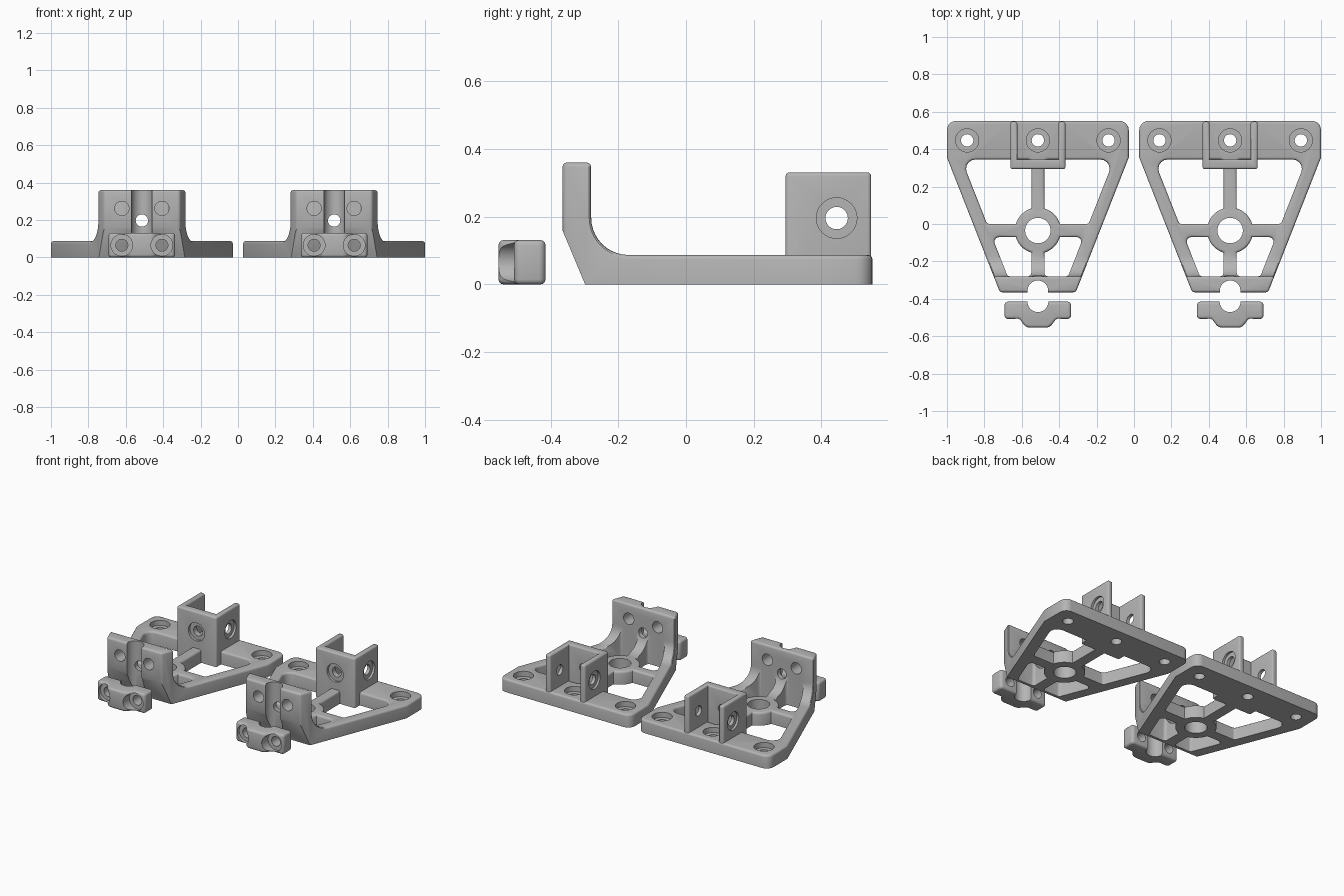
import bpy, bmesh, math
from mathutils import Vector, Matrix

if "Cube" in bpy.data.objects:
    bpy.data.objects.remove(bpy.data.objects["Cube"])

grey = bpy.data.materials.new("plain grey")
grey.diffuse_color = (0.46, 0.46, 0.46, 1)
grey.use_nodes = True
grey.node_tree.nodes["Principled BSDF"].inputs["Base Color"].default_value = grey.diffuse_color


def rounded(points, seg=5):
    """Polygon of (x, y, radius) corners turned into a rounded outline."""
    out, n = [], len(points)
    for i, (x, y, r) in enumerate(points):
        p = Vector((x, y))
        if r == 0:
            out.append(p)
            continue
        a = (Vector(points[i - 1][:2]) - p).normalized()
        b = (Vector(points[(i + 1) % n][:2]) - p).normalized()
        half = a.angle(b) / 2
        c = p + (a + b).normalized() * (r / math.sin(half))
        t0, t1 = p + a * (r / math.tan(half)) - c, p + b * (r / math.tan(half)) - c
        turn = math.atan2(t0.x * t1.y - t0.y * t1.x, t0.dot(t1))
        for k in range(seg + 1):
            out.append(c + Matrix.Rotation(turn * k / seg, 2) @ t0)
    return out


def to_object(bm, name):
    me = bpy.data.meshes.new(name)
    bm.to_mesh(me)
    bm.free()
    ob = bpy.data.objects.new(name, me)
    bpy.context.collection.objects.link(ob)
    me.materials.append(grey)
    return ob


def prism(name, outline, lo, hi, axis="z"):
    """Extrude an outline along z, or a (y, z) outline along x."""
    bm = bmesh.new()
    place = (lambda u, v: (u, v, lo)) if axis == "z" else (lambda u, v: (lo, u, v))
    face = bm.faces.new([bm.verts.new(place(*p)) for p in outline])
    ext = bmesh.ops.extrude_face_region(bm, geom=[face])["geom"]
    move = Vector((0, 0, hi - lo)) if axis == "z" else Vector((hi - lo, 0, 0))
    bmesh.ops.translate(bm, vec=move, verts=[g for g in ext if isinstance(g, bmesh.types.BMVert)])
    bmesh.ops.recalc_face_normals(bm, faces=bm.faces)
    return to_object(bm, name)


def rod(start, end, r, seg=32):
    a, b = Vector(start), Vector(end)
    bm = bmesh.new()
    m = Matrix.Translation((a + b) / 2) @ (b - a).to_track_quat("Z", "Y").to_matrix().to_4x4()
    bmesh.ops.create_cone(bm, cap_ends=True, segments=seg, radius1=r, radius2=r,
                          depth=(b - a).length, matrix=m)
    return to_object(bm, "cutter")


def boolean(ob, other, op="DIFFERENCE", keep=False):
    mod = ob.modifiers.new("cut", "BOOLEAN")
    mod.operation, mod.object, mod.solver = op, other, "EXACT"
    dg = bpy.context.evaluated_depsgraph_get()
    dg.update()
    me = bpy.data.meshes.new_from_object(ob.evaluated_get(dg))
    ob.modifiers.clear()
    ob.data = me
    if not keep:
        bpy.data.objects.remove(other)


def soften(ob, width, rule, segments=3):
    """Round the convex sharp edges whose midpoint satisfies the rule."""
    bm = bmesh.new()
    bm.from_mesh(ob.data)
    bmesh.ops.remove_doubles(bm, verts=bm.verts, dist=0.0002)
    bmesh.ops.dissolve_limit(bm, angle_limit=0.01, verts=bm.verts, edges=bm.edges)
    edges = [e for e in bm.edges if e.is_manifold and e.is_convex
             and e.calc_face_angle() > math.radians(40)
             and rule((e.verts[0].co + e.verts[1].co) / 2)]
    bmesh.ops.bevel(bm, geom=edges, offset=width, offset_type="OFFSET", segments=segments,
                    profile=0.5, affect="EDGES", clamp_overlap=False)
    bm.to_mesh(ob.data)
    bm.free()


def finish(ob):
    bpy.ops.object.select_all(action="DESELECT")
    ob.select_set(True)
    bpy.context.view_layer.objects.active = ob
    bpy.ops.object.shade_smooth_by_angle(angle=math.radians(32))


PLATE, HUB_Y, BACK, FRONT = 0.087, -0.035, 0.551, -0.365


def side_x(y):
    """Half width of the tapering outline."""
    return 0.486 - max(0, 0.355 - y) * 0.393


# bracket body: side profile limited to the tapering plan outline
profile = rounded([(-0.298, 0, 0), (BACK, 0, 0), (BACK, PLATE, 0), (-0.28, PLATE, 0.11),
                   (-0.28, 0.36, 0), (FRONT, 0.36, 0), (FRONT, 0.16, 0)], 10)
body = prism("bracket", profile, -0.6, 0.6, "x")
half = [(side_x(-0.42), -0.42, 0), (0.486, 0.355, 0), (0.486, BACK, 0.05)]
plan = rounded(half + [(-x, y, r) for x, y, r in reversed(half)])
# keep the plan's rear edge just past the profile so the faces do not coincide
plan = [Vector((p.x, p.y + (0.0004 if p.y > 0.4 else 0))) for p in plan]
boolean(body, prism("outline", plan, -0.2, 0.6), "INTERSECT")

# four windows, leaving legs, cross bar, spine and hub
for s in (1, -1):
    for top, bottom, r, r_top in ((0.345, 0.0, 0.02, 0.05), (-0.07, -0.28, 0.02, 0.025)):
        edge = lambda y: side_x(y) - 0.075
        shape = rounded([(s * 0.035, bottom, r), (s * edge(bottom), bottom, r),
                         (s * edge(top), top, r_top), (s * 0.035, top, r)])
        window = prism("window", shape, -0.1, 0.25)
        boolean(window, rod((0, HUB_Y, -0.3), (0, HUB_Y, 0.5), 0.123, 48))
        boolean(body, window)


def body_edges(m):
    outer = abs(m.x) > side_x(m.y) - 0.01 and m.z > 0.08
    return 0.08 < m.z < 0.09 or m.z > 0.2 or outer


soften(body, 0.013, body_edges)

# three-walled clevis, open to the rear
W, T, F, R = 0.147, 0.037, 0.294, 0.547
clevis = prism("clevis", [(-W, R), (-W, F), (W, F), (W, R), (W - T, R), (W - T, F + 0.052),
                          (T - W, F + 0.052), (T - W, R)], 0, 0.331)
soften(clevis, 0.011, lambda m: m.z > 0.05)
boolean(body, clevis, "UNION")

# hub bore and cable groove in the upright
boolean(body, rod((0, HUB_Y, -0.1), (0, HUB_Y, 0.2), 0.068, 40))
boolean(body, rod((0, -0.357, -0.1), (0, -0.357, 0.5), 0.055))

# counterbored mounting holes in the plate
for x in (-0.378, 0, 0.378):
    boolean(body, rod((x, 0.447, -0.1), (x, 0.447, 0.15), 0.033))
    boolean(body, rod((x, 0.447, 0.052), (x, 0.447, 0.15), 0.062))

# upright bolt holes, long central bore and clevis holes
for s in (1, -1):
    boolean(body, rod((s * 0.107, -0.45, 0.262), (s * 0.107, -0.2, 0.262), 0.038))
    boolean(body, rod((s * (W - 0.015), 0.445, 0.196), (s * 0.2, 0.445, 0.196), 0.06))
boolean(body, rod((-0.25, 0.445, 0.196), (0.25, 0.445, 0.196), 0.033))
boolean(body, rod((0, -0.45, 0.197), (0, 0.4, 0.197), 0.033))
boolean(body, rod((0, 0.2, 0.197), (0, F + 0.017, 0.197), 0.06))

# clamp: two ears around a curved middle
half = [(0.178, -0.415, 0.02), (0.178, -0.508, 0.02), (0.1, -0.508, 0.02), (0.062, -0.554, 0.04)]
clamp = prism("clamp", rounded(half + [(-x, y, r) for x, y, r in reversed(half)]), 0, 0.131)
soften(clamp, 0.015, lambda m: True)
boolean(clamp, rod((0, -0.415, -0.1), (0, -0.415, 0.3), 0.056))
for s in (1, -1):
    boolean(clamp, rod((s * 0.107, -0.7, 0.065), (s * 0.107, -0.3, 0.065), 0.032))
    boolean(clamp, rod((s * 0.107, -0.7, 0.065), (s * 0.107, -0.486, 0.065), 0.058))

# place the pair side by side
for ob in (body, clamp):
    finish(ob)
    twin = ob.copy()
    base = ob.name
    bpy.context.collection.objects.link(twin)
    ob.name, twin.name = "left_" + base, "right_" + base
    ob.location.x, twin.location.x = -0.514, 0.514
